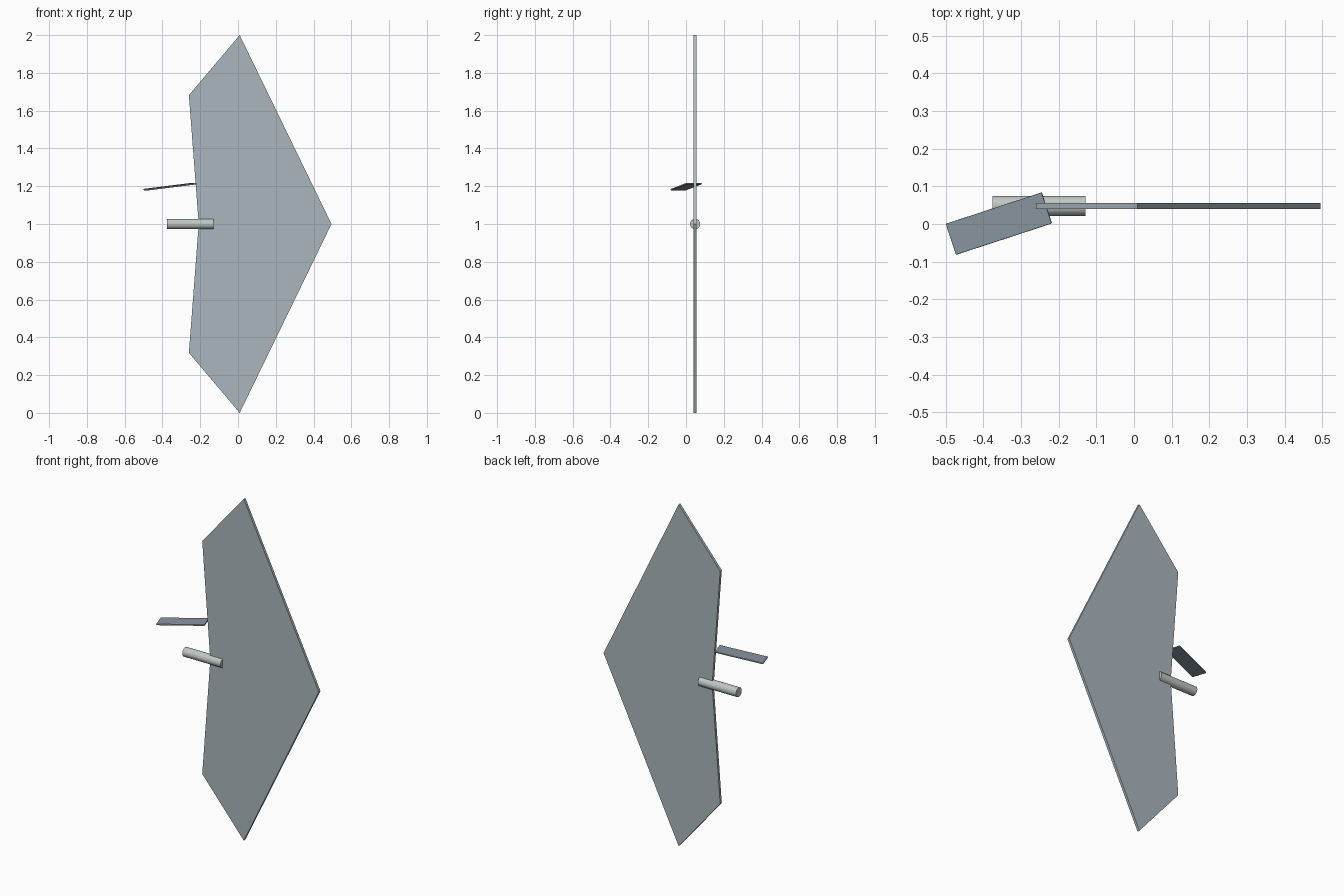
import bpy, bmesh
from math import atan2, radians
from mathutils import Matrix, Vector

if "Cube" in bpy.data.objects:
    bpy.data.objects.remove(bpy.data.objects["Cube"])


def finish(name, bm, color):
    bmesh.ops.recalc_face_normals(bm, faces=bm.faces[:])
    mesh = bpy.data.meshes.new(name)
    bm.to_mesh(mesh)
    bm.free()
    mat = bpy.data.materials.new(name + "_paint")
    mat.diffuse_color = (*color, 1)
    mat.use_nodes = True
    mat.node_tree.nodes["Principled BSDF"].inputs["Base Color"].default_value = mat.diffuse_color
    mesh.materials.append(mat)
    obj = bpy.data.objects.new(name, mesh)
    bpy.context.collection.objects.link(obj)
    return obj


# Swept wing plate: upper half outline mirrored about z = 1, then extruded in y
MID_Y, THICK = 0.048, 0.015
upper = [(0.495, 1.0), (0.009, 2.0), (-0.26, 1.682), (-0.208, 1.0)]
outline = upper + [(x, 2 - z) for x, z in reversed(upper[1:3])]
bm = bmesh.new()
face = bm.faces.new([bm.verts.new((x, MID_Y - THICK / 2, z)) for x, z in outline])
ext = bmesh.ops.extrude_face_region(bm, geom=[face])
bmesh.ops.translate(bm, vec=(0, THICK, 0),
                    verts=[v for v in ext["geom"] if isinstance(v, bmesh.types.BMVert)])
finish("wing", bm, (0.41, 0.47, 0.51))

# Engine tube through the trailing edge, lying along x
bm = bmesh.new()
place = Matrix.Translation((-0.252, MID_Y, 1.0)) @ Matrix.Rotation(radians(90), 4, "Y")
bmesh.ops.create_cone(bm, cap_ends=True, segments=32, radius1=0.027, radius2=0.027,
                      depth=0.247, matrix=place)
tube = finish("engine_tube", bm, (0.53, 0.57, 0.55))
bpy.context.view_layer.objects.active = tube
tube.select_set(True)
bpy.ops.object.shade_smooth_by_angle()

# Thin fin, turned about z and pitched up towards the wing
bm = bmesh.new()
place = (Matrix.Translation((-0.359, 0.001, 1.198))
         @ Matrix.Rotation(atan2(0.083, 0.254), 4, "Z")
         @ Matrix.Rotation(-atan2(0.032, 0.267), 4, "Y")
         @ Matrix.Diagonal(Vector((0.27, 0.087, 0.008, 1))))
bmesh.ops.create_cube(bm, size=1, matrix=place)
fin = finish("tail_fin", bm, (0.25, 0.30, 0.35))
bevel = fin.modifiers.new("soft_edges", "BEVEL")
bevel.width = 0.002
bevel.segments = 2
